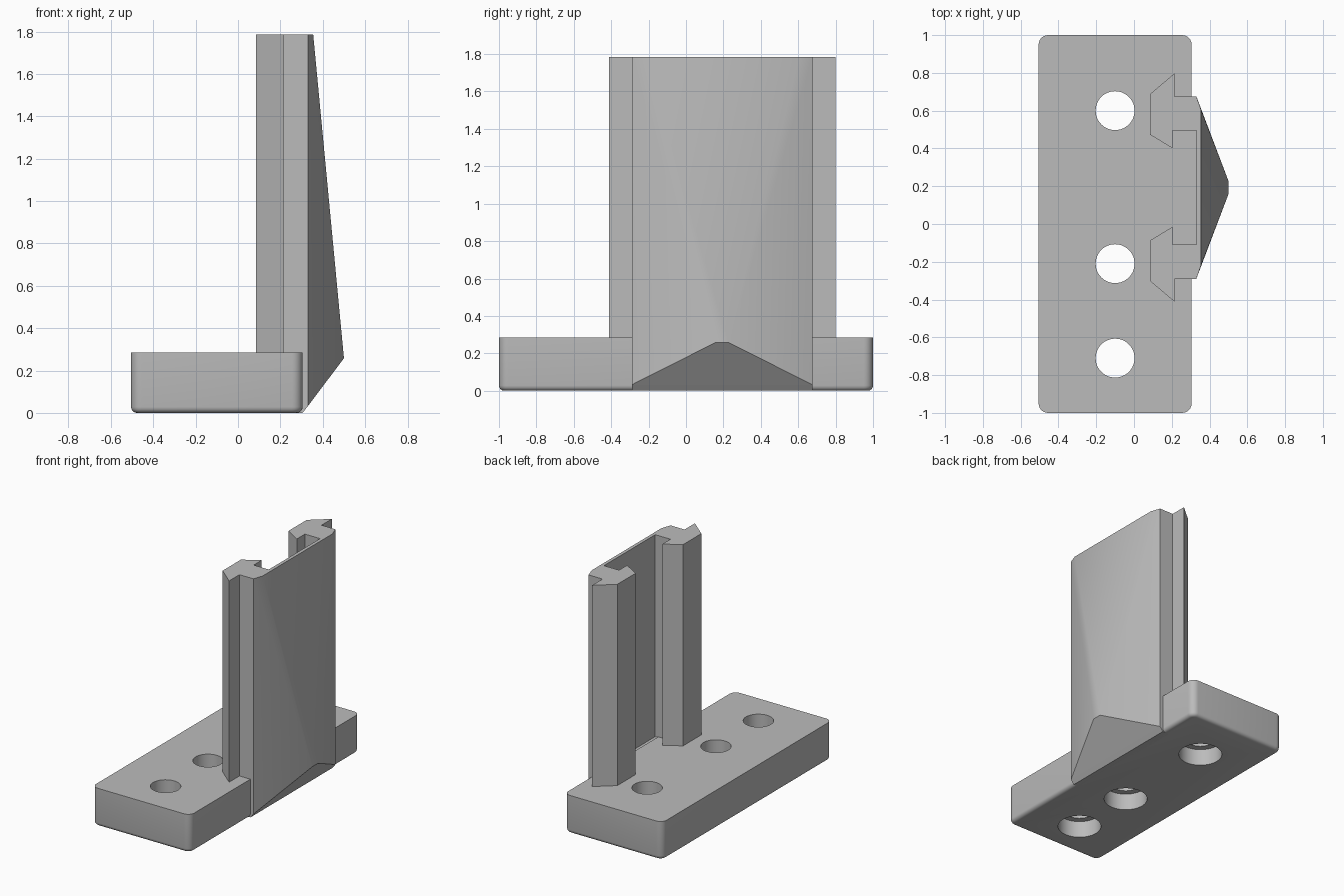
import bpy, bmesh
from math import radians

if "Cube" in bpy.data.objects:
    bpy.data.objects.remove(bpy.data.objects["Cube"], do_unlink=True)

grey = bpy.data.materials.new("plain grey")
grey.use_nodes = True
grey.diffuse_color = (0.5, 0.5, 0.5, 1)
grey.node_tree.nodes["Principled BSDF"].inputs["Base Color"].default_value = (0.5, 0.5, 0.5, 1)

MID = 0.193      # centre line of the upright in y
TOP = 1.785      # top of the upright
BASE_TOP = 0.285


def make_object(name, bm):
    bmesh.ops.recalc_face_normals(bm, faces=bm.faces)
    mesh = bpy.data.meshes.new(name)
    bm.to_mesh(mesh)
    bm.free()
    mesh.materials.append(grey)
    obj = bpy.data.objects.new(name, mesh)
    bpy.context.collection.objects.link(obj)
    return obj


def extrude_profile(name, points, direction):
    bm = bmesh.new()
    face = bm.faces.new([bm.verts.new(p) for p in points])
    result = bmesh.ops.extrude_face_region(bm, geom=[face])
    moved = [g for g in result["geom"] if isinstance(g, bmesh.types.BMVert)]
    bmesh.ops.translate(bm, verts=moved, vec=direction)
    return make_object(name, bm)


def select_only(obj):
    bpy.ops.object.select_all(action="DESELECT")
    obj.select_set(True)
    bpy.context.view_layer.objects.active = obj


def cut_cylinder(obj, x, y, z0, z1, radius):
    bpy.ops.mesh.primitive_cylinder_add(vertices=48, radius=radius, depth=z1 - z0,
                                        location=(x, y, (z0 + z1) / 2))
    cutter = bpy.context.object
    cutter.hide_render = True
    mod = obj.modifiers.new("hole", "BOOLEAN")
    mod.operation, mod.solver, mod.object = "DIFFERENCE", "EXACT", cutter
    select_only(obj)
    bpy.ops.object.modifier_apply(modifier=mod.name)
    bpy.data.objects.remove(cutter, do_unlink=True)


# Base block with rounded corners and a rounded bottom rim
bm = bmesh.new()
bmesh.ops.create_cube(bm, size=1)
for v in bm.verts:
    v.co = (v.co.x * 0.81 - 0.1, v.co.y * 2, (v.co.z + 0.5) * BASE_TOP)
upright_edges = [e for e in bm.edges if abs(e.verts[0].co.z - e.verts[1].co.z) > 0.1]
bmesh.ops.bevel(bm, geom=upright_edges, offset=0.05, segments=6, profile=0.5, affect="EDGES")
rim = [e for e in bm.edges if all(v.co.z < 0.001 for v in e.verts)]
bmesh.ops.bevel(bm, geom=rim, offset=0.028, segments=4, profile=0.5, affect="EDGES")
base = make_object("base", bm)

# Screw holes with counterbores from below
for y in (0.6, -0.21, -0.71):
    cut_cylinder(base, -0.1, y, -0.1, 0.5, 0.103)
    cut_cylinder(base, -0.1, y, -0.1, 0.125, 0.15)

# Two mirrored dovetail rails
rail = [(0.215, 0.605), (0.085, 0.495), (0.085, 0.28), (0.205, 0.207), (0.205, 0.302),
        (0.335, 0.302), (0.335, 0.46), (0.33, 0.483), (0.215, 0.483)]
rails = [extrude_profile(name, [(x, MID + side * y, 0.2) for x, y in rail], (0, 0, TOP - 0.2))
         for name, side in (("back_rail", 1), ("front_rail", -1))]

# Skirt that joins the upright to the side of the base
skirt_profile = [(0.25, 0), (0.305, 0), (0.33, 0.032), (0.33, 0.28), (0.25, 0.28)]
skirt = extrude_profile("skirt", [(x, MID - 0.483, z) for x, z in skirt_profile], (0, 0.966, 0))

# Tapered support plate, thickest low down
bm = bmesh.new()
for side in (1, -1):
    for x, y, z in ((0.33, 0.483, 0.032), (0.33, 0.483, TOP), (0.355, 0.412, TOP),
                    (0.5, 0.035, 0.258)):
        bm.verts.new((x, MID + side * y, z))
bmesh.ops.convex_hull(bm, input=bm.verts)
bmesh.ops.dissolve_limit(bm, angle_limit=radians(1), verts=bm.verts, edges=bm.edges)
plate = make_object("support_plate", bm)

for obj in [base, skirt, plate] + rails:
    select_only(obj)
    bpy.ops.object.shade_smooth_by_angle(angle=radians(30))
